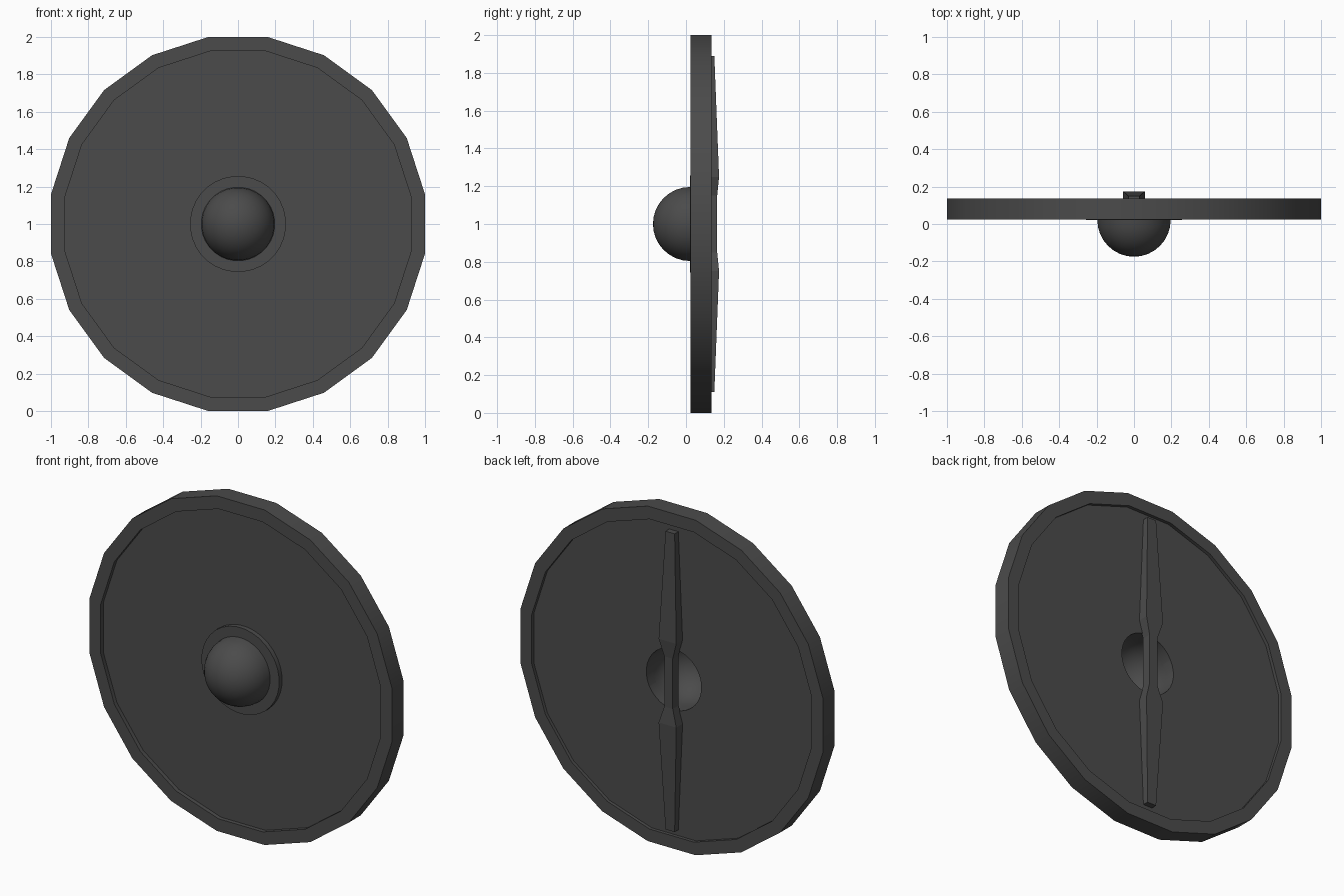
import bpy, bmesh
from math import sin, cos, pi, radians

if "Cube" in bpy.data.objects:
    bpy.data.objects.remove(bpy.data.objects["Cube"])

dark = bpy.data.materials.new("dark_grey")
dark.diffuse_color = (0.07, 0.07, 0.07, 1)
dark.use_nodes = True
dark.node_tree.nodes["Principled BSDF"].inputs["Base Color"].default_value = dark.diffuse_color


def finish(name, bm):
    bmesh.ops.remove_doubles(bm, verts=bm.verts, dist=1e-5)
    bmesh.ops.recalc_face_normals(bm, faces=bm.faces)
    me = bpy.data.meshes.new(name)
    bm.to_mesh(me)
    bm.free()
    ob = bpy.data.objects.new(name, me)
    bpy.context.collection.objects.link(ob)
    me.materials.append(dark)
    return ob


def smooth(ob):
    bpy.ops.object.select_all(action='DESELECT')
    ob.select_set(True)
    bpy.context.view_layer.objects.active = ob
    bpy.ops.object.shade_smooth_by_angle(angle=radians(30))


def bridge(bm, rings, closed):
    """Join successive closed rings of vertices with quads."""
    pairs = list(zip(rings, rings[1:]))
    if closed:
        pairs.append((rings[-1], rings[0]))
    for a, b in pairs:
        for i in range(len(a)):
            j = (i + 1) % len(a)
            bm.faces.new((a[i], a[j], b[j], b[i]))


def lathe(name, profile, n, closed=True):
    """Turn an (r, y) profile round the shield axis."""
    bm = bmesh.new()
    rings = []
    for k in range(n):
        t = 2 * pi * (k + 0.5) / n
        rings.append([bm.verts.new((r * cos(t), y, 1 + r * sin(t)))
                      for r, y in profile])
    bridge(bm, rings, closed)
    return finish(name, bm)


# Twenty-sided rim
R = 1 / cos(pi / 20)
smooth(lathe("rim", [(R, 0.025), (R, 0.135), (0.925 * R, 0.135), (0.925 * R, 0.025)], 20))

# Recessed board with a round hole behind the boss
board = lathe("board", [(0, 0.05), (0.94 * R, 0.05), (0.94 * R, 0.115), (0, 0.115)], 20)
cutter = lathe("hole_cutter", [(0, -0.1), (0.182, -0.1), (0.182, 0.3), (0, 0.3)], 32)
cutter.hide_render = True
cut = board.modifiers.new("hole", 'BOOLEAN')
cut.operation = 'DIFFERENCE'
cut.solver = 'EXACT'
cut.object = cutter
bpy.context.view_layer.objects.active = board
bpy.ops.object.modifier_apply(modifier=cut.name)
bpy.data.objects.remove(cutter)
smooth(board)

# Hollow domed boss with a flat flange
steps = 8
outer = [(0.197 * sin(pi / 2 * i / steps), 0.022 - 0.197 * cos(pi / 2 * i / steps))
         for i in range(steps + 1)]
inner = [(0.182 * cos(pi / 2 * i / steps), 0.022 - 0.182 * sin(pi / 2 * i / steps))
         for i in range(steps + 1)]
smooth(lathe("boss", outer + [(0.257, 0.022), (0.257, 0.052), (0.182, 0.052)] + inner, 32))

# Back handle: tapered bar with a narrow grip, mirrored top to bottom
half = [(0.15, 0.028, 0.165), (0.25, 0.058, 0.175), (0.89, 0.03, 0.15)]
stations = [(-z, w, y) for z, w, y in reversed(half)] + half
bm = bmesh.new()
rings = [[bm.verts.new((x, y, 1 + z)) for x, y in
          ((-w, 0.11), (w, 0.11), (w, back), (-w, back))]
         for z, w, back in stations]
bridge(bm, rings, False)
bm.faces.new(rings[0])
bm.faces.new(rings[-1])
finish("handle", bm)
